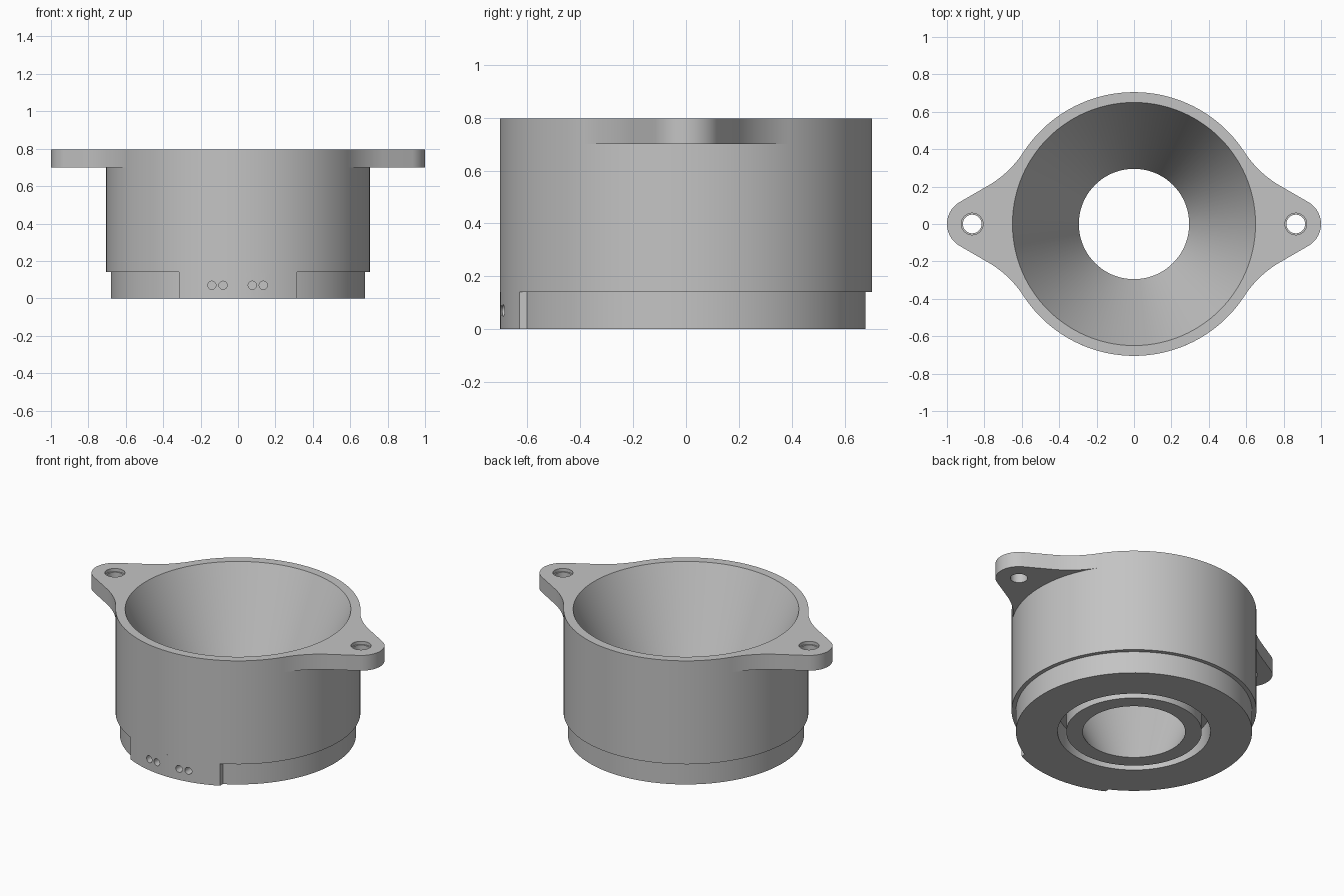
import bpy, bmesh, math
from mathutils import Matrix

if "Cube" in bpy.data.objects:
    bpy.data.objects.remove(bpy.data.objects["Cube"])

TOP, EAR_Z, BAND_Z = 0.797, 0.70, 0.14
R_BODY, R_BAND = 0.705, 0.68

grey = bpy.data.materials.new("neutral grey")
grey.use_nodes = True
colour = (0.55, 0.55, 0.55, 1)
grey.diffuse_color = colour
grey.node_tree.nodes["Principled BSDF"].inputs["Base Color"].default_value = colour


def finish(name, bm):
    bmesh.ops.recalc_face_normals(bm, faces=bm.faces)
    mesh = bpy.data.meshes.new(name)
    bm.to_mesh(mesh)
    bm.free()
    obj = bpy.data.objects.new(name, mesh)
    bpy.context.collection.objects.link(obj)
    mesh.materials.append(grey)
    return obj


def revolve(name, profile, steps, matrix=Matrix(), closed=True):
    """Spin (radius, height) points around z; a closed profile makes a ring."""
    bm = bmesh.new()
    rings = []
    for i in range(steps):
        a = math.tau * i / steps
        rings.append([bm.verts.new((r * math.cos(a), r * math.sin(a), z)) for r, z in profile])
    n = len(profile)
    for i in range(steps):
        p, q = rings[i], rings[(i + 1) % steps]
        for j in range(n if closed else n - 1):
            k = (j + 1) % n
            bm.faces.new((p[j], q[j], q[k], p[k]))
    if not closed:
        bm.faces.new([ring[0] for ring in rings])
        bm.faces.new([ring[-1] for ring in rings])
    bm.transform(matrix)
    return finish(name, bm)


def extrude(name, outline, z0, z1):
    bm = bmesh.new()
    face = bm.faces.new([bm.verts.new((x, y, z0)) for x, y in outline])
    top = bmesh.ops.extrude_face_region(bm, geom=[face])["geom"]
    verts = [v for v in top if isinstance(v, bmesh.types.BMVert)]
    bmesh.ops.translate(bm, verts=verts, vec=(0, 0, z1 - z0))
    return finish(name, bm)


def arc(cx, cy, r, start, end, steps):
    angles = [math.radians(start + (end - start) * i / steps) for i in range(steps + 1)]
    return [(cx + r * math.cos(a), cy + r * math.sin(a)) for a in angles]


def cut(obj, cutters):
    for cutter in cutters:
        mod = obj.modifiers.new("hole", 'BOOLEAN')
        mod.operation, mod.solver, mod.object = 'DIFFERENCE', 'EXACT', cutter
        with bpy.context.temp_override(object=obj, active_object=obj):
            bpy.ops.object.modifier_apply(modifier=mod.name)


# Funnel body with stepped lower band and a groove underneath
body = revolve("funnel_body", [
    (0.295, 0), (0.39, 0), (0.39, BAND_Z), (0.44, BAND_Z), (0.44, 0), (R_BAND, 0),
    (R_BAND, BAND_Z), (R_BODY, BAND_Z), (R_BODY, TOP), (0.65, TOP)], 120)

# Front tab filling the lower step flush with the body
half = 0.315
outer = math.degrees(math.asin(half / R_BODY))
inner = math.degrees(math.asin(half / (R_BAND - 0.002)))
tab = extrude("front_tab",
              arc(0, 0, R_BODY, 270 - outer, 270 + outer, 18)
              + arc(0, 0, R_BAND - 0.002, 270 + inner, 270 - inner, 18), 0, BAND_Z)

# Two pairs of wire holes through the tab
drills = []
for x in (-0.14, -0.08, 0.076, 0.135):
    turn = Matrix.Translation((x, -0.61, 0.07)) @ Matrix.Rotation(math.pi / 2, 4, 'X')
    drills.append(revolve("wire_drill", [(0.022, 0), (0.022, 0.2)], 20, turn, False))
cut(body, drills)
cut(tab, drills)

# Mounting ears: rounded tip, straight flank and a fillet tangent to the body
tip_x, tip_r, flank, join, fillet = 0.865, 0.135, 60, 33, 0.556
cx = (R_BODY + fillet) * math.cos(math.radians(join))
cy = (R_BODY + fillet) * math.sin(math.radians(join))
side = arc(cx, cy, fillet, 180 + flank, 180 + join, 14)
ear_outline = (arc(tip_x, 0, tip_r, -flank, flank, 20) + side
               + arc(0, 0, R_BODY - 0.004, join, -join, 24)
               + [(x, -y) for x, y in reversed(side)])
ears = []
for name, sign in (("left_ear", 1), ("right_ear", -1)):
    ear = extrude(name, [(sign * x, y) for x, y in ear_outline], EAR_Z, TOP)
    drill = revolve("screw_drill", [(0.05, EAR_Z - 0.1), (0.05, TOP - 0.02),
                                    (0.058, TOP - 0.02), (0.058, TOP + 0.1)],
                    32, Matrix.Translation((sign * tip_x, 0, 0)), False)
    cut(ear, [drill])
    drills.append(drill)
    ears.append(ear)

for drill in drills:
    bpy.data.objects.remove(drill)

# Smooth curved walls, keep edges crisp
bpy.ops.object.select_all(action='DESELECT')
for obj in [body, tab] + ears:
    obj.select_set(True)
bpy.context.view_layer.objects.active = body
bpy.ops.object.shade_smooth_by_angle(angle=math.radians(30))
